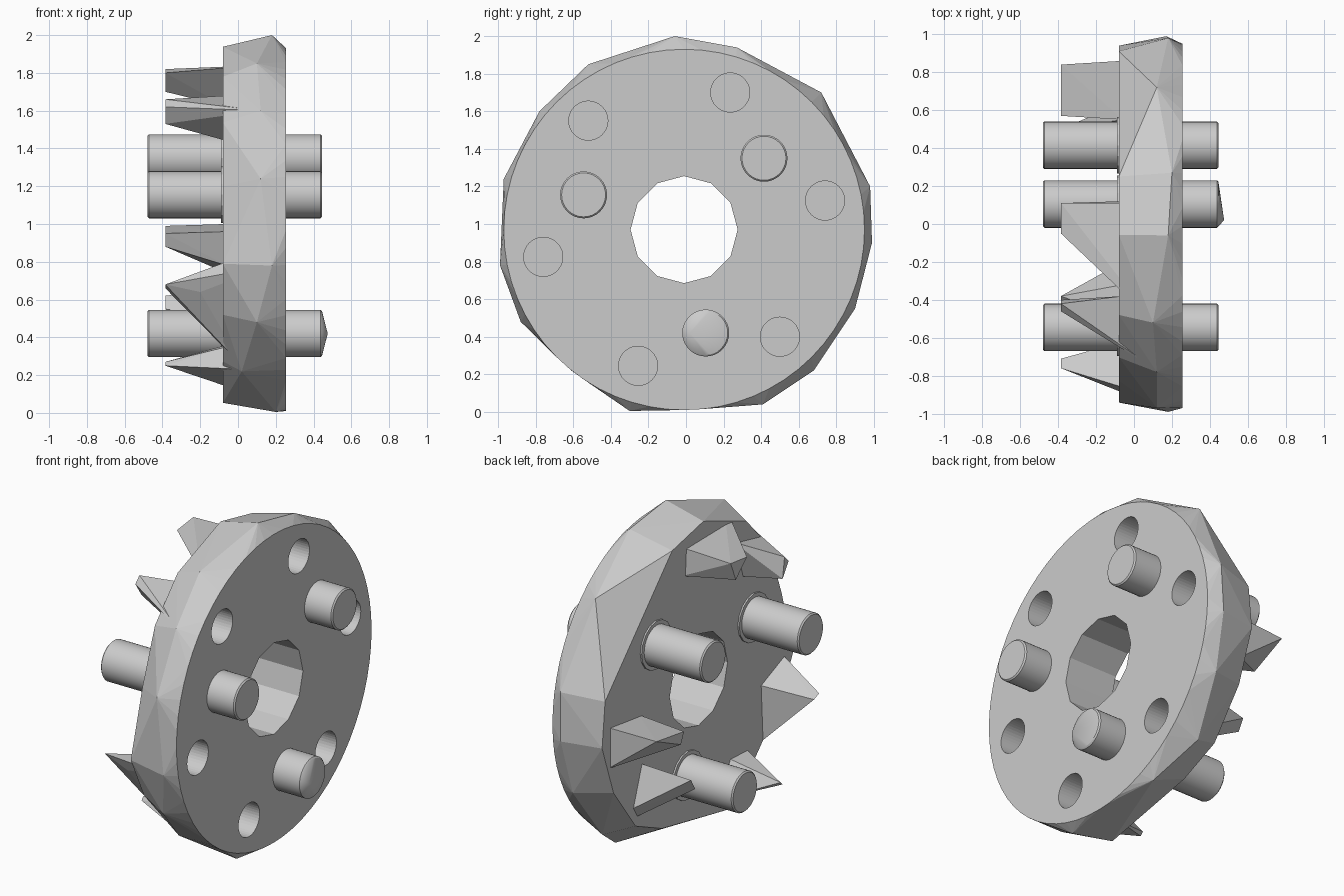
import bpy, bmesh, math
from mathutils import Vector, Matrix

if "Cube" in bpy.data.objects:
    bpy.data.objects.remove(bpy.data.objects["Cube"])

CY, CZ = -0.01, 0.97          # disc axis, running along x
BACK, FRONT, TIP = -0.08, 0.255, -0.385


def finish(name, bm, smooth=False):
    bmesh.ops.recalc_face_normals(bm, faces=bm.faces)
    me = bpy.data.meshes.new(name)
    bm.to_mesh(me)
    bm.free()
    ob = bpy.data.objects.new(name, me)
    bpy.context.collection.objects.link(ob)
    if smooth:
        bpy.context.view_layer.objects.active = ob
        ob.select_set(True)
        bpy.ops.object.shade_smooth_by_angle(angle=math.radians(30))
        ob.select_set(False)
    return ob


def hull(name, pts):
    bm = bmesh.new()
    for p in pts:
        bm.verts.new(p)
    res = bmesh.ops.convex_hull(bm, input=bm.verts)
    junk = {v for v in res["geom_interior"] + res["geom_unused"]
            if isinstance(v, bmesh.types.BMVert)}
    bmesh.ops.delete(bm, geom=list(junk), context='VERTS')
    bmesh.ops.dissolve_limit(bm, angle_limit=0.01, verts=bm.verts, edges=bm.edges)
    return finish(name, bm)


def cut(ob, cutter):
    mod = ob.modifiers.new("holes", 'BOOLEAN')
    mod.operation, mod.solver, mod.object = 'DIFFERENCE', 'EXACT', cutter


def add_rod(bm, x0, x1, y, z, r, n=32):
    m = Matrix.Translation(((x0 + x1) / 2, y, z)) @ Matrix.Rotation(math.pi / 2, 4, 'Y')
    return bmesh.ops.create_cone(bm, cap_ends=True, segments=n, radius1=r,
                                 radius2=r, depth=x1 - x0, matrix=m)["verts"]


# Disc: round front face, irregular faceted rim, polygonal back
# (x, y, z of the rim peak, inward scale of the matching back corner)
peaks = [(.18, -.06, 2.0, .94), (.2, .27, 1.94, .93), (.12, .72, 1.7, .76),
         (.18, .98, 1.2, .93), (.17, .99, .9, .95), (.15, .9, .55, .92),
         (.1, .68, .22, .9), (.2, .41, .04, .85), (.2, -.3, .005, .95),
         (.02, -.61, .22, .93), (.1, -.88, .48, .92), (.18, -.99, .78, .95),
         (.12, -.97, 1.24, .85), (.12, -.78, 1.6, .9), (.1, -.52, 1.85, .92)]
pts = [p[:3] for p in peaks]
for i in range(64):
    a = math.tau * i / 64
    pts.append((FRONT, CY + .96 * math.cos(a), CZ + .96 * math.sin(a)))
for x, y, z, k in peaks:
    pts.append((BACK, CY + (y - CY) * k, CZ + (z - CZ) * k))
disc = hull("faceted_disc", pts)

# Cutters: centre opening and six blind holes
holes = [(.235, 1.70), (.74, 1.125), (.5, .4), (-.255, .245), (-.76, .825), (-.52, 1.55)]
bm = bmesh.new()
add_rod(bm, -.5, .5, CY, CZ, .285, 12)
for y, z in holes:
    add_rod(bm, -.05, .5, y, z, .104, 40)
cutter = finish("hole_cutter", bm)
cutter.hide_render = True
cutter.hide_set(True)
cut(disc, cutter)

# Three through pins with thin collars behind the disc
for i, (y, z) in enumerate([(.415, 1.35), (-.545, 1.155), (.105, .42)]):
    bm = bmesh.new()
    verts = add_rod(bm, -.48, .445, y, z, .125)
    bevel_edges = [e for e in bm.edges if abs(e.verts[0].co.x - e.verts[1].co.x) < .01]
    bmesh.ops.bevel(bm, geom=bevel_edges, offset=.008, segments=1, affect='EDGES')
    if i == 2:                # this pin has an off-centre peaked end
        cap = max(bm.faces, key=lambda f: f.calc_center_median().x)
        apex = bmesh.ops.poke(bm, faces=[cap])["verts"][0]
        apex.co = Vector((.475, .02, .42))
    finish(f"pin_{i + 1}", bm, True)
    bm = bmesh.new()
    add_rod(bm, -.09, -.06, y, z, .15, 16)
    finish(f"pin_collar_{i + 1}", bm)

# Jagged teeth: tip points (y, z), base points (y, z), roots on the rim (x, y, z)
teeth = [
    ([(.11, 1.82), (-.05, 1.80), (.06, 1.70)],
     [(.11, 1.83), (-.15, 1.62), (.12, 1.66)],
     [(.1, -.51, 1.84), (-.2, -.14, 1.78)]),
    ([(-.42, 1.66), (-.40, 1.53), (-.46, 1.62)],
     [(-.38, 1.68), (-.45, 1.44)],
     [(.12, -.77, 1.6), (-.2, -.5, 1.6)]),
    ([(.84, .99), (.57, .95), (.6, .88)],
     [(.86, 1.0), (.55, .96), (.62, .78), (.86, .74)], []),
    ([(-.76, .68), (-.71, .66)],
     [(-.86, .8), (-.65, .5), (-.62, .7)],
     [(-.2, -.8, .64), (.17, -.98, .78), (.03, -.62, .24)]),
    ([(-.40, .25), (-.38, .27)],
     [(-.5, .35), (-.2, .14), (-.32, .36)],
     [(.03, -.6, .23)]),
    ([(.46, .55), (.5, .62)],
     [(.55, .66), (.64, .4), (.42, .5)],
     [(.1, .67, .23)]),
]
for i, (tips, base, roots) in enumerate(teeth):
    tooth = hull(f"back_tooth_{i + 1}", [(TIP, y, z) for y, z in tips]
                 + [(-.06, y, z) for y, z in base] + roots)
    cut(tooth, cutter)
